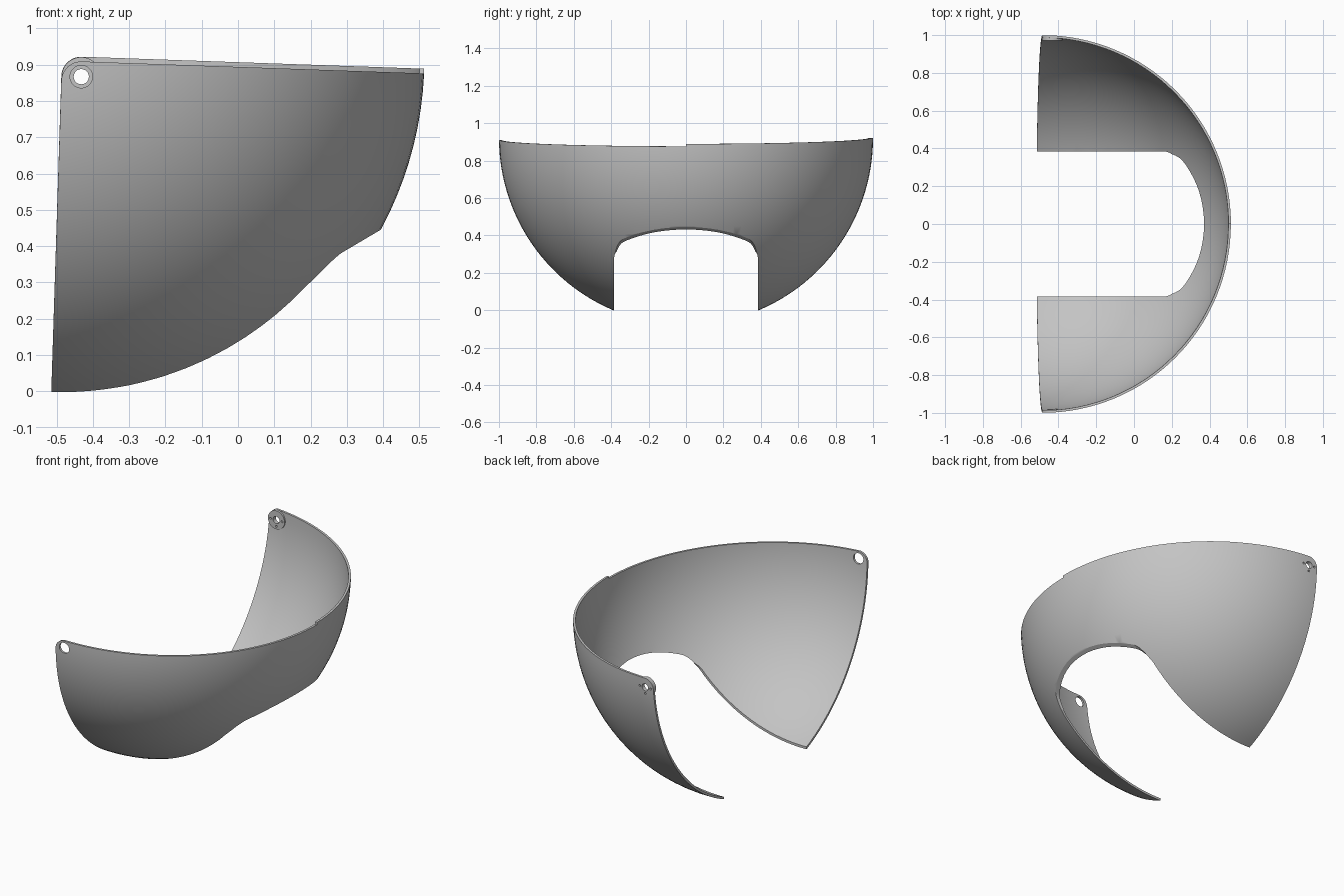
import bpy, bmesh, math
from mathutils import Matrix, Vector

cube = bpy.data.objects.get("Cube")
if cube:
    bpy.data.objects.remove(cube, do_unlink=True)

CENTRE = Vector((-0.486, 0, 0.921))
THICK = 0.013
PIVOT = (-0.432, 0.867)
TAB_R = 0.055
STEP = 0.013

grey = bpy.data.materials.new("plain grey")
grey.use_nodes = True
colour = (0.55, 0.55, 0.55, 1)
grey.diffuse_color = colour
grey.node_tree.nodes["Principled BSDF"].inputs["Base Color"].default_value = colour


def make(name, bm):
    bmesh.ops.recalc_face_normals(bm, faces=bm.faces)
    mesh = bpy.data.meshes.new(name)
    bm.to_mesh(mesh)
    bm.free()
    mesh.materials.append(grey)
    obj = bpy.data.objects.new(name, mesh)
    bpy.context.collection.objects.link(obj)
    return obj


def loft(name, rings):
    """Closed solid through equal x-z outlines, each placed at its own y."""
    bm = bmesh.new()
    loops = [[bm.verts.new((x, y, z)) for x, z in pts] for y, pts in rings]
    n = len(loops[0])
    for a, b in zip(loops, loops[1:]):
        for i in range(n):
            j = (i + 1) % n
            bm.faces.new((a[i], a[j], b[j], b[i]))
    bm.faces.new(loops[0])
    bm.faces.new(loops[-1])
    return make(name, bm)


def rod(name, x, z, radius, y0, y1, segments=32):
    bm = bmesh.new()
    place = Matrix.Translation((x, (y0 + y1) / 2, z)) @ Matrix.Rotation(math.pi / 2, 4, 'X')
    bmesh.ops.create_cone(bm, cap_ends=True, segments=segments, radius1=radius,
                          radius2=radius, depth=y1 - y0, matrix=place)
    return make(name, bm)


def apply(obj, mod):
    bpy.ops.object.select_all(action='DESELECT')
    bpy.context.view_layer.objects.active = obj
    obj.select_set(True)
    bpy.ops.object.modifier_apply(modifier=mod.name)


def boolean(obj, cutter, operation='DIFFERENCE', keep=False):
    mod = obj.modifiers.new("cut", 'BOOLEAN')
    mod.solver = 'EXACT'
    mod.operation = operation
    mod.object = cutter
    apply(obj, mod)
    if not keep:
        bpy.data.objects.remove(cutter, do_unlink=True)


# Thin spherical shell
bm = bmesh.new()
bmesh.ops.create_uvsphere(bm, u_segments=128, v_segments=64, radius=1,
                          matrix=Matrix.Translation(CENTRE))
shell = make("visor_shell", bm)
solid = shell.modifiers.new("wall", 'SOLIDIFY')
solid.thickness = THICK
solid.offset = -1
apply(shell, solid)


# Side outline: slanted rear edge, rounded tab, gently falling rim
def outline(drop):
    arc = [math.radians(178 - 90 * i / 12) for i in range(13)]
    tab = [(PIVOT[0] + TAB_R * math.cos(a), PIVOT[1] - drop + TAB_R * math.sin(a)) for a in arc]
    return [(-0.521, -0.2)] + tab + [(0.8, 0.879 - drop), (0.8, -0.2)]


low, high = outline(STEP), outline(0)
boolean(shell, loft("trim_cutter", [(-1.2, low), (-0.001, low), (0.001, high), (1.2, high)]),
        'INTERSECT')

# Central notch with a sloping top and rounded corners
notch_top = [(-1, 0.331), (0.2, 0.331), (0.6, 0.567)]
rings = []
HALF, ROUND = 0.384, 0.05
turns = [math.radians(90 * i / 8) for i in range(9)]
corner = [(HALF - ROUND + ROUND * math.sin(t), ROUND * (1 - math.cos(t))) for t in turns]
for y, drop in [(-y, d) for y, d in reversed(corner)] + corner:
    rings.append((y, [(x, z - drop) for x, z in notch_top] + [(0.6, -0.5), (-1, -0.5)]))
boolean(shell, loft("notch_cutter", rings))

# Pivot boss inside the left tab
boss = rod("pivot_boss", *PIVOT, TAB_R - 0.001, 0.972, 0.988, 48)

# Pivot holes: wide on the right, narrow with three pin holes on the left
boolean(shell, rod("wide_hole_cutter", *PIVOT, 0.031, -1.2, -0.8))
holes = [(PIVOT[0], PIVOT[1], 0.021)]
for angle in (0, 180, 270):
    a = math.radians(angle)
    holes.append((PIVOT[0] + 0.037 * math.cos(a), PIVOT[1] + 0.037 * math.sin(a), 0.006))
for x, z, r in holes:
    cutter = rod("hole_cutter", x, z, r, 0.8, 1.2, 24)
    boolean(shell, cutter, keep=True)
    boolean(boss, cutter)

# Smooth surfaces with crisp rims
for obj in (shell, boss):
    bpy.ops.object.select_all(action='DESELECT')
    bpy.context.view_layer.objects.active = obj
    obj.select_set(True)
    bpy.ops.object.shade_smooth_by_angle(angle=math.radians(30))
